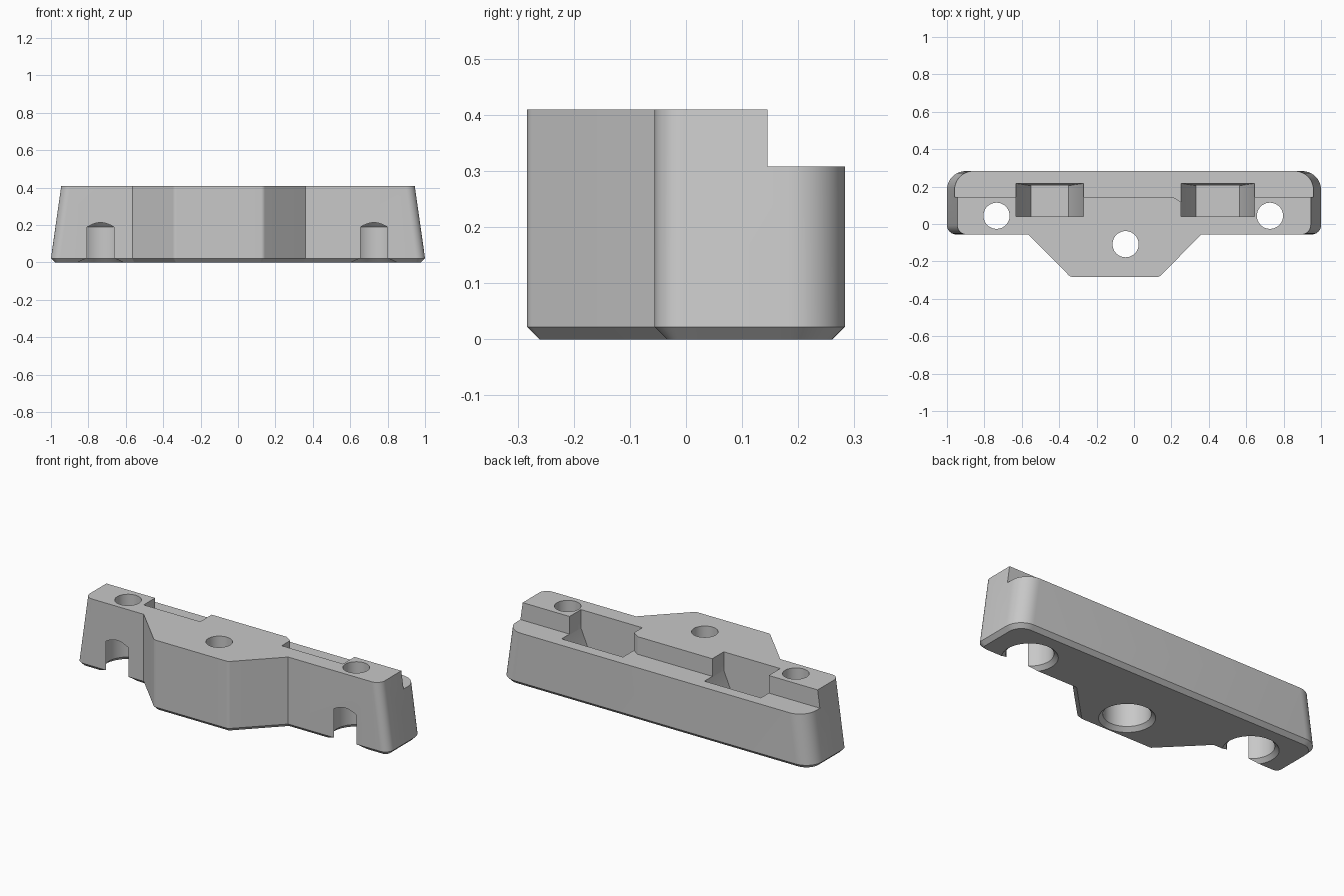
import bpy, bmesh, math
from mathutils import Vector

cube = bpy.data.objects.get("Cube")
if cube:
    bpy.data.objects.remove(cube, do_unlink=True)

grey = bpy.data.materials.new("light grey")
grey.use_nodes = True
grey.diffuse_color = (0.58, 0.58, 0.58, 1)
grey.node_tree.nodes["Principled BSDF"].inputs["Base Color"].default_value = (0.58, 0.58, 0.58, 1)

TOP, STEP, CHAMFER = 0.41, 0.308, 0.022


def loft(name, rings):
    """Closed solid through rings of equal point count, bottom to top."""
    bm = bmesh.new()
    loops = [[bm.verts.new(p) for p in ring] for ring in rings]
    bm.faces.new(loops[0])
    bm.faces.new(loops[-1])
    n = len(loops[0])
    for a, b in zip(loops, loops[1:]):
        for i in range(n):
            j = (i + 1) % n
            bm.faces.new((a[i], a[j], b[j], b[i]))
    bmesh.ops.recalc_face_normals(bm, faces=bm.faces)
    mesh = bpy.data.meshes.new(name)
    bm.to_mesh(mesh)
    bm.free()
    mesh.materials.append(grey)
    obj = bpy.data.objects.new(name, mesh)
    bpy.context.collection.objects.link(obj)
    return obj


def rounded(corners, steps=10):
    """Outline from (x, y, radius) corners, with arcs where radius > 0."""
    pts, n = [], len(corners)
    for i, (x, y, r) in enumerate(corners):
        p = Vector((x, y))
        if r == 0:
            pts.append(p)
            continue
        u = (Vector(corners[i - 1][:2]) - p).normalized()
        v = (Vector(corners[(i + 1) % n][:2]) - p).normalized()
        half = u.angle(v) / 2
        centre = p + (u + v).normalized() * r / math.sin(half)
        a = p + u * r / math.tan(half) - centre
        sweep = a.angle_signed(p + v * r / math.tan(half) - centre)
        for k in range(steps + 1):
            t = -sweep * k / steps
            pts.append(centre + Vector((a.x * math.cos(t) - a.y * math.sin(t),
                                        a.x * math.sin(t) + a.y * math.cos(t))))
    return pts


def inset(pts, d):
    """Mitred inward offset of a counter-clockwise outline."""
    out, n = [], len(pts)
    for i, p in enumerate(pts):
        e1 = (p - pts[i - 1]).normalized()
        e2 = (pts[(i + 1) % n] - p).normalized()
        n1, n2 = Vector((-e1.y, e1.x)), Vector((-e2.y, e2.x))
        out.append(p + (n1 + n2) * d / (1 + n1.dot(n2)))
    return out


def level(pts, z, narrow=0.0):
    """Place an outline at z, drawing the two ends inward."""
    return [(p.x - math.copysign(narrow, p.x) if abs(p.x) > 0.8 else p.x, p.y, z) for p in pts]


def rect(x0, x1, y0, y1, z):
    return [(x0, y0, z), (x1, y0, z), (x1, y1, z), (x0, y1, z)]


def circle(x, y, r, z, n=48):
    return [(x + r * math.cos(math.tau * i / n), y + r * math.sin(math.tau * i / n), z)
            for i in range(n)]


# Bar with tapered ends, a front lobe and a chamfered underside
outline = rounded([(-1, -0.056, 0.05), (-0.565, -0.056, 0), (-0.34, -0.283, 0.03),
                   (0.135, -0.283, 0.03), (0.36, -0.056, 0), (1, -0.056, 0.05),
                   (1, 0.283, 0.1), (-1, 0.283, 0.1)])
body = loft("mounting_bar", [level(inset(outline, CHAMFER), 0),
                             level(outline, CHAMFER), level(outline, TOP, 0.055)])

# Rear step along the whole top edge
cutters = [loft("step_cutter", [rect(-1.2, 1.2, 0.145, 0.5, STEP),
                                rect(-1.2, 1.2, 0.145, 0.5, 0.6)])]

# Two tapered pockets opening onto the step
for x0, x1 in ((-0.632, -0.27), (0.252, 0.645)):
    cutters.append(loft("pocket_cutter", [rect(x0 + 0.08, x1 - 0.08, 0.04, 0.205, 0.12),
                                          rect(x0, x1, 0.04, 0.217, STEP - 0.005),
                                          rect(x0, x1, 0.04, 0.217, 0.6)]))

# Angled corner on the raised centre block
wedge = [(0.2, 0.15), (0.255, 0.115), (0.27, 0.16)]
cutters.append(loft("corner_cutter", [[(x, y, z) for x, y in wedge] for z in (STEP, 0.6)]))

# Screw holes with conical head recesses from below
for x, y in ((-0.735, 0.044), (0.727, 0.044), (-0.045, -0.108)):
    profile = [(0.165, -0.02), (0.123, CHAMFER), (0.123, 0.19), (0.07, 0.243), (0.07, 0.6)]
    cutters.append(loft("screw_cutter", [circle(x, y, r, z) for r, z in profile]))

for c in cutters:
    c.hide_render = True
    mod = body.modifiers.new(c.name, "BOOLEAN")
    mod.operation = "DIFFERENCE"
    mod.solver = "EXACT"
    mod.object = c

# Apply the cuts and discard the cutters
bpy.context.view_layer.update()
evaluated = body.evaluated_get(bpy.context.evaluated_depsgraph_get())
cut_mesh = bpy.data.meshes.new_from_object(evaluated)
body.modifiers.clear()
body.data = cut_mesh
for c in cutters:
    bpy.data.objects.remove(c, do_unlink=True)

bpy.ops.object.select_all(action="DESELECT")
body.select_set(True)
bpy.context.view_layer.objects.active = body
bpy.ops.object.shade_smooth_by_angle(angle=math.radians(25))
